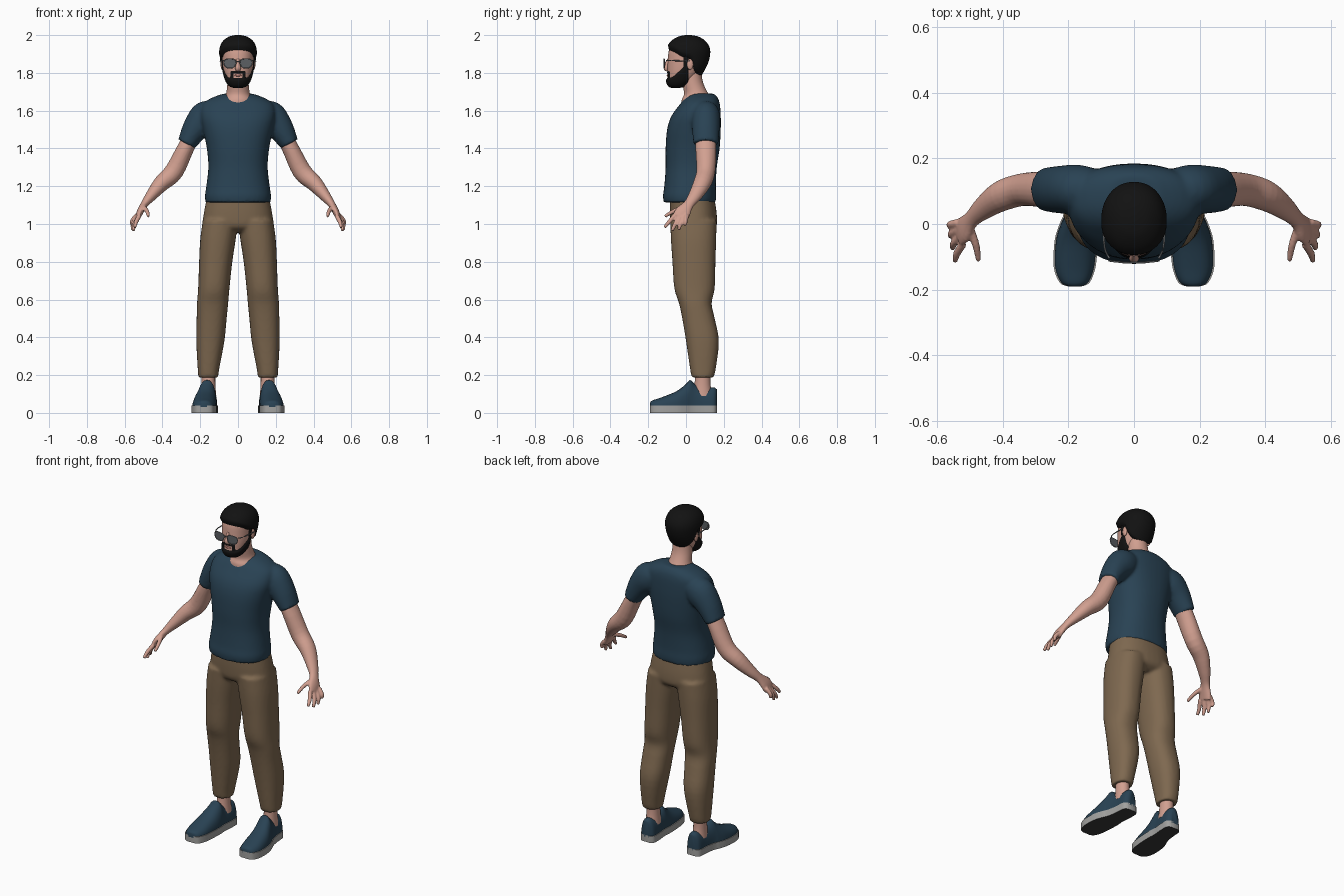
import bpy, bmesh, math
from mathutils import Vector

if "Cube" in bpy.data.objects:
    bpy.data.objects.remove(bpy.data.objects["Cube"])


def material(name, rgb):
    m = bpy.data.materials.new(name)
    m.diffuse_color = (*rgb, 1)
    m.use_nodes = True
    m.node_tree.nodes["Principled BSDF"].inputs["Base Color"].default_value = m.diffuse_color
    return m


NAVY = material("navy cloth", (0.022, 0.055, 0.088))
TAN = material("brown cloth", (0.21, 0.14, 0.08))
SKIN = material("skin", (0.64, 0.35, 0.28))
LIPS = material("lips", (0.42, 0.17, 0.14))
BLACK = material("black hair", (0.006, 0.006, 0.006))
SOLE = material("grey rubber", (0.36, 0.36, 0.35))
TREAD = material("dark tread", (0.04, 0.04, 0.04))
LENS = material("grey lens", (0.11, 0.12, 0.13))
FRAME = material("frame metal", (0.2, 0.21, 0.22))


def refine(rows, n):
    """Catmull-Rom interpolation of rows of numbers, n steps per span."""
    out = []
    for i in range(len(rows) - 1):
        p = [rows[max(i - 1, 0)], rows[i], rows[i + 1], rows[min(i + 2, len(rows) - 1)]]
        for k in range(n):
            t = k / n
            out.append([0.5 * (2 * b + (c - a) * t + (2 * a - 5 * b + 4 * c - d) * t * t
                               + (3 * b - a - 3 * c + d) * t ** 3) for a, b, c, d in zip(*p)])
    return out + [list(rows[-1])]


def loft(bm, rings):
    """Skin closed rings of points and cap both ends."""
    vs = [[bm.verts.new(p) for p in r] for r in rings]
    n = len(vs[0])
    for a, b in zip(vs, vs[1:]):
        for i in range(n):
            bm.faces.new((a[i], a[(i + 1) % n], b[(i + 1) % n], b[i]))
    bm.faces.new(vs[0][::-1])
    bm.faces.new(vs[-1])


def ellipse(n, power=2.0):
    for i in range(n):
        a = 2 * math.pi * i / n
        c, s = math.cos(a), math.sin(a)
        yield (math.copysign(abs(c) ** (2 / power), c), math.copysign(abs(s) ** (2 / power), s))


def stack(bm, rows, n=32, power=2.0, steps=4):
    """Level sections: rows of z, x0, x1, y0, y1."""
    loft(bm, [[((x0 + x1) / 2 + c * (x1 - x0) / 2, (y0 + y1) / 2 + s * (y1 - y0) / 2, z)
               for c, s in ellipse(n, power)] for z, x0, x1, y0, y1 in refine(rows, steps)])


def tube(bm, rows, side=1, n=20, steps=4):
    """Swept sections: rows of x, y, z, thickness, width (width lies near y)."""
    rows = refine(rows, steps)
    pts = [Vector((side * r[0], r[1], r[2])) for r in rows]
    rings = []
    for i, r in enumerate(rows):
        t = (pts[min(i + 1, len(pts) - 1)] - pts[max(i - 1, 0)]).normalized()
        y = Vector((0, 1, 0)) if abs(t.y) < 0.95 else Vector((1, 0, 0))
        v = (y - t * y.dot(t)).normalized()
        u = v.cross(t)
        rings.append([pts[i] + u * c * r[3] + v * s * r[4] for c, s in ellipse(n)])
    loft(bm, rings)


def finish(name, bm, mats, voxel=0, smooth=4, angle=45):
    bmesh.ops.recalc_face_normals(bm, faces=bm.faces)
    me = bpy.data.meshes.new(name)
    bm.to_mesh(me)
    bm.free()
    ob = bpy.data.objects.new(name, me)
    bpy.context.collection.objects.link(ob)
    for m in mats:
        me.materials.append(m)
    bpy.ops.object.select_all(action='DESELECT')
    ob.select_set(True)
    bpy.context.view_layer.objects.active = ob
    bpy.ops.object.shade_smooth_by_angle(angle=math.radians(angle))
    if voxel:  # fuse overlapping pieces into one soft surface
        r = ob.modifiers.new("fuse", 'REMESH')
        r.mode, r.voxel_size, r.use_smooth_shade = 'VOXEL', voxel, True
        s = ob.modifiers.new("soften", 'SMOOTH')
        s.factor, s.iterations = 0.5, smooth
    return ob


# Shirt: torso and two sleeves
bm = bmesh.new()
torso = [(1.115, .172, -.118, .158), (1.15, .175, -.122, .16), (1.2, .168, -.115, .158),
         (1.3, .157, -.108, .163), (1.4, .165, -.108, .178), (1.5, .185, -.1, .184),
         (1.57, .198, -.078, .184), (1.63, .19, -.035, .18), (1.665, .145, -.005, .17),
         (1.69, .078, .03, .15)]
stack(bm, [(z, -w, w, a, b) for z, w, a, b in torso], 40, 2.3)
for s in (-1, 1):
    tube(bm, [(.10, .1, 1.6, .05, .06), (.165, .105, 1.57, .085, .075),
              (.222, .105, 1.51, .071, .073), (.272, .105, 1.424, .05, .066)], s, 28)
finish("shirt", bm, [NAVY], 0.009)

# Trousers: hips and two legs
bm = bmesh.new()
hips = [(.955, .13, -.03, .12), (.985, .185, -.075, .16), (1.05, .182, -.085, .163),
        (1.14, .165, -.085, .15)]
stack(bm, [(z, -w, w, a, b) for z, w, a, b in hips], 40, 2.3)
leg = [(.188, .105, .21, .03, .145), (.23, .1, .213, .022, .157), (.38, .072, .221, 0, .174),
       (.5, .06, .219, -.02, .152), (.58, .052, .217, -.037, .136), (.66, .045, .211, -.062, .152),
       (.8, .03, .206, -.072, .156), (.92, .012, .2, -.08, .16), (1.02, 0, .186, -.083, .162)]
for s in (-1, 1):
    stack(bm, [(z, s * a, s * b, c, d) for z, a, b, c, d in leg], 32, 2.3)
finish("trousers", bm, [TAN], 0.009)

# Arms with hands: limb, four fingers and a thumb fused
for s, side in ((-1, "right"), (1, "left")):
    bm = bmesh.new()
    tube(bm, [(.2, .105, 1.53, .04, .05), (.27, .105, 1.415, .044, .055),
              (.338, .105, 1.28, .05, .05), (.405, .085, 1.215, .043, .047),
              (.46, .048, 1.15, .03, .036), (.495, .015, 1.105, .02, .028),
              (.518, -.015, 1.065, .018, .042), (.53, -.03, 1.035, .014, .042)], s)
    fingers = [((.521, -.06, 1.045), (.54, -.09, 1.01), (.546, -.114, .982)),
               ((.53, -.038, 1.035), (.55, -.06, .995), (.553, -.074, .964)),
               ((.535, -.016, 1.037), (.557, -.03, 1), (.558, -.038, .969)),
               ((.537, .004, 1.045), (.561, -.002, 1.015), (.56, -.004, .992)),
               ((.5, -.012, 1.09), (.482, -.065, 1.068), (.474, -.112, 1.04))]
    for f in fingers:
        tube(bm, [(*p, r, r) for p, r in zip(f, (.0125, .0115, .0085))], s, 10)
    finish(side + "_arm", bm, [SKIN], 0.005, 3)

    # Ankle
    bm = bmesh.new()
    stack(bm, [(.09, s * .115, s * .195, .035, .14), (.15, s * .12, s * .192, .045, .13),
               (.24, s * .12, s * .195, .05, .13)], 20)
    finish(side + "_ankle", bm, [SKIN])

    # Shoe upper: arched sections from toe to heel
    rows = refine([(-.19, .181, .018, .055), (-.178, .181, .042, .066), (-.13, .181, .06, .082),
                   (-.05, .176, .062, .115), (0, .168, .055, .153), (.022, .164, .049, .174),
                   (.05, .16, .045, .15), (.09, .155, .044, .132), (.145, .153, .041, .135),
                   (.163, .153, .022, .125)], 4)
    bm = bmesh.new()
    loft(bm, [[(s * (xc + w * c), y, .03 + max(q, 0) * (h - .03)) for c, q in ellipse(28, 2.4)]
              for y, xc, w, h in rows])
    finish(side + "_shoe", bm, [NAVY], angle=60)

    # Sole: widened shoe outline, dark underneath
    outline = [(s * (xc + w + .004), y) for y, xc, w, h in rows]
    outline += [(s * (xc - w - .004), y) for y, xc, w, h in reversed(rows)]
    bm = bmesh.new()
    loft(bm, [[(x, y, z) for x, y in outline] for z in (0, .04)])
    bm.normal_update()
    for f in bm.faces:
        f.material_index = 1 if f.calc_center_median().z < .001 else 0
    finish(side + "_sole", bm, [SOLE, TREAD])

# Neck
bm = bmesh.new()
neck = [(1.63, .1, -.025, .15), (1.66, .082, -.022, .14), (1.69, .063, -.01, .118),
        (1.75, .056, -.02, .09), (1.82, .055, -.02, .08)]
stack(bm, [(z, -w, w, a, b) for z, w, a, b in neck])
finish("neck", bm, [SKIN])


def ramp(x, pts):
    """Piecewise linear lookup."""
    for (a, p), (b, q) in zip(pts, pts[1:]):
        if x <= b:
            return p + (q - p) * max(0, (x - a) / (b - a))
    return pts[-1][1]


HEAD = [(1.727, .02, -.075, -.035), (1.735, .042, -.09, -.005), (1.755, .058, -.099, .03),
        (1.785, .069, -.098, .06), (1.82, .077, -.098, .084), (1.87, .082, -.096, .106),
        (1.92, .083, -.09, .112), (1.955, .07, -.07, .094), (1.977, .042, -.035, .06),
        (1.984, .012, -.002, .025)]


def head_shell(name, mat, offset):
    """Head surface pushed out, or sunk below the skin, by a rule."""
    bm = bmesh.new()
    stack(bm, [(z, -w, w, a, b) for z, w, a, b in HEAD], 72, 2.15, 7)
    bmesh.ops.recalc_face_normals(bm, faces=bm.faces)
    bm.normal_update()
    for v, d in [(v, v.normal * offset(v.co)) for v in bm.verts]:
        v.co += d
    finish(name, bm, [mat], angle=80)


def hair(p):
    line = ramp(p.y, [(-.1, 1.925), (-.06, 1.91), (-.02, 1.885), (.025, 1.872),
                      (.045, 1.81), (.07, 1.765)])
    return max(-.01, min(.016, (p.z - line) * .7))


def beard(p):
    jaw = min(ramp(p.y, [(-.1, 1.772), (-.07, 1.778), (-.045, 1.8), (0, 1.84)]) - p.z, .004 - p.y)
    burns = min(.014 - abs(p.y), 1.9 - p.z)
    lip = min(.006 - abs(p.z - 1.804), .036 - abs(p.x), -.05 - p.y)
    corner = min(.008 - abs(abs(p.x) - .033), 1.808 - p.z, -.05 - p.y)
    return max(-.008, min(.007, .7 * max(jaw, burns, lip, corner)))


head_shell("head", SKIN, lambda p: 0)
head_shell("hair", BLACK, hair)
head_shell("beard", BLACK, beard)


def ball(name, mat, centre, size):
    bm = bmesh.new()
    bmesh.ops.create_uvsphere(bm, u_segments=20, v_segments=12, radius=1)
    for v in bm.verts:
        v.co = Vector(centre) + Vector(a * b for a, b in zip(v.co, size))
    finish(name, bm, [mat])


# Nose, mouth and ears
bm = bmesh.new()
tube(bm, [(0, -.09, 1.875, .007, .008), (0, -.098, 1.85, .01, .012),
          (0, -.105, 1.825, .015, .013), (0, -.098, 1.812, .011, .008)])
finish("nose", bm, [SKIN])
ball("mouth", LIPS, (0, -.096, 1.787), (.02, .006, .006))
for s, side in ((-1, "right"), (1, "left")):
    ball(side + "_ear", SKIN, (s * .083, .022, 1.845), (.009, .017, .029))

# Sunglasses: tapered lenses with rims, arms and a bridge
rims = bmesh.new()
for s, side in ((-1, "right"), (1, "left")):
    shape = [(s * (.043 + .032 * c * (1 + .12 * q)), -.118 + .22 * max(0, .043 + .032 * c - .03) ** 1.2,
              1.85 + .025 * q) for c, q in ellipse(24, 2.6)]
    bm = bmesh.new()
    loft(bm, [[(x, y + d, z) for x, y, z in shape] for d in (0, .003)])
    finish(side + "_lens", bm, [LENS])
    for a, b in zip(shape, shape[1:] + shape[:1]):
        tube(rims, [(*a, .0022, .0022), (*b, .0022, .0022)], 1, 6, 1)
    tube(rims, [(.075, -.105, 1.865, .003, .003), (.09, -.07, 1.865, .003, .003),
                (.094, .02, 1.862, .003, .003)], s, 8)
tube(rims, [(-.014, -.117, 1.86, .003, .003), (.014, -.117, 1.86, .003, .003)], 1, 8)
finish("glasses_frame", rims, [FRAME])
